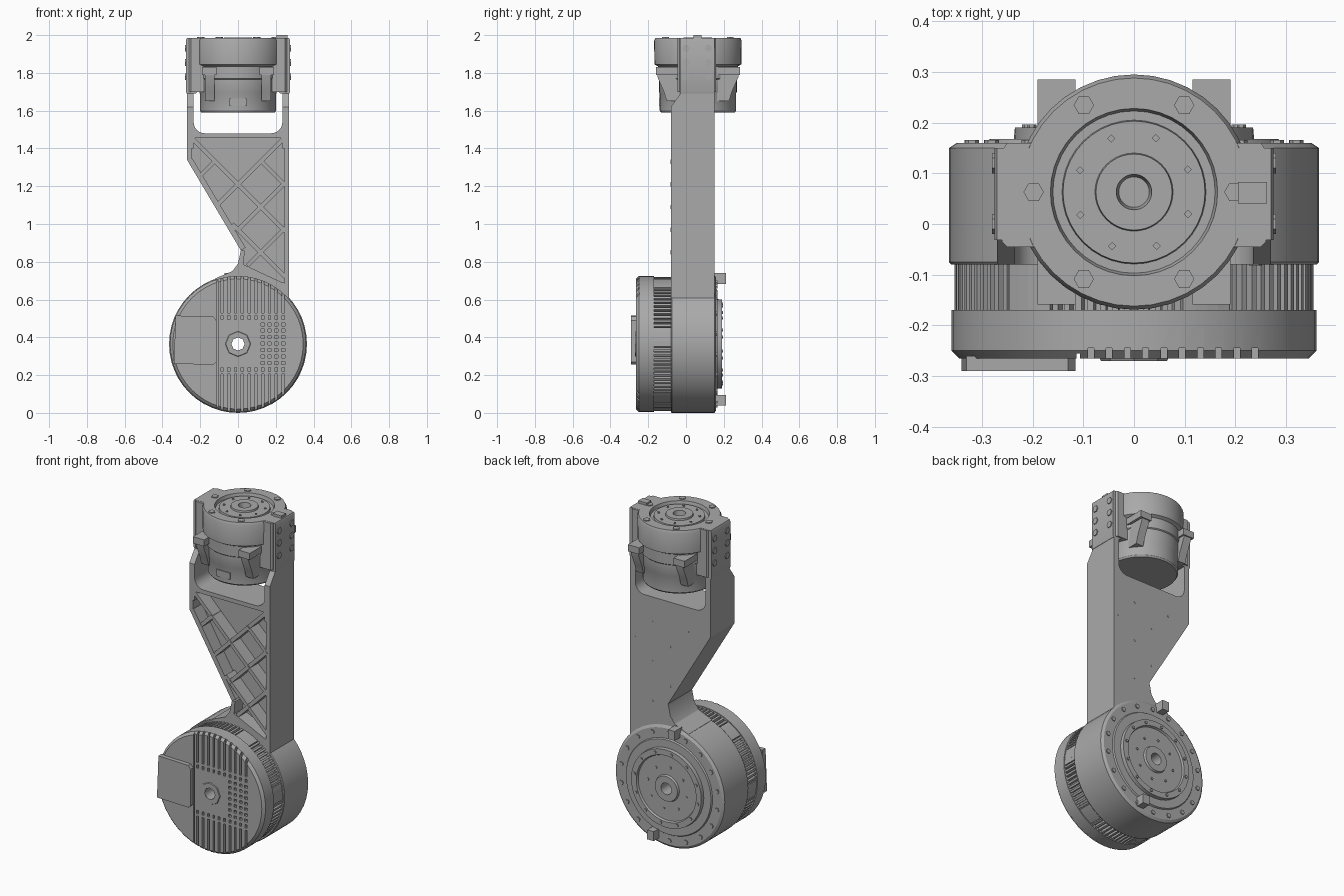
import bpy, bmesh, math
from mathutils import Vector

cube = bpy.data.objects.get("Cube")
if cube:
    bpy.data.objects.remove(cube, do_unlink=True)

grey = bpy.data.materials.new("machined grey")
grey.use_nodes = True
COLOR = (0.4, 0.4, 0.4, 1)
grey.diffuse_color = COLOR
grey.node_tree.nodes["Principled BSDF"].inputs["Base Color"].default_value = COLOR

AX_Z = 0.365   # height of the lower motor axis
AX_Y = 0.063   # depth of the upper actuator axis
FRONT, BACK = -0.08, 0.15   # arm depth range
parts = []


def place(axis, u, v, w):
    return {"X": (w, u, v), "Y": (u, w, v), "Z": (u, v, w)}[axis]


def prism(bm, pts, a, b, axis):
    """Extrude a flat outline from a to b along an axis."""
    lo = [bm.verts.new(place(axis, u, v, a)) for u, v in pts]
    hi = [bm.verts.new(place(axis, u, v, b)) for u, v in pts]
    bm.faces.new(lo)
    bm.faces.new(hi[::-1])
    n = len(pts)
    for i in range(n):
        j = (i + 1) % n
        bm.faces.new((lo[i], hi[i], hi[j], lo[j]))


def rect(u0, u1, v0, v1):
    return [(u0, v0), (u1, v0), (u1, v1), (u0, v1)]


def ngon(u, v, r, n=6, turn=0.0):
    return [(u + r * math.cos(turn + math.tau * i / n),
             v + r * math.sin(turn + math.tau * i / n)) for i in range(n)]


def beam(bm, p, q, width, a, b):
    """Bar between two points of the front plane."""
    p, q = Vector(p), Vector(q)
    d = (q - p).normalized() * width / 2
    s = Vector((-d.y, d.x))
    prism(bm, [p + s, q + s, q - s, p - s], a, b, "Y")


def lathe(bm, profile, axis, cu, cv, steps=48):
    """Turn a closed (radius, height) profile around an axis."""
    rings = []
    for i in range(steps):
        t = math.tau * i / steps
        rings.append([bm.verts.new(place(axis, cu + r * math.cos(t), cv + r * math.sin(t), h))
                      for r, h in profile])
    n = len(profile)
    for i in range(steps):
        a, b = rings[i], rings[(i + 1) % steps]
        for k in range(n):
            m = (k + 1) % n
            if profile[k][0] or profile[m][0]:
                bm.faces.new((a[k], a[m], b[m], b[k]))
    bmesh.ops.remove_doubles(bm, verts=bm.verts, dist=1e-6)


def finish(bm, name):
    bmesh.ops.recalc_face_normals(bm, faces=bm.faces)
    mesh = bpy.data.meshes.new(name)
    bm.to_mesh(mesh)
    bm.free()
    mesh.materials.append(grey)
    ob = bpy.data.objects.new(name, mesh)
    bpy.context.collection.objects.link(ob)
    parts.append(ob)
    return ob


# Lower motor cover
bm = bmesh.new()
lathe(bm, [(.035, -.265), (.345, -.265), (.36, -.25), (.36, -.17), (.335, -.17),
           (.335, -.075), (.035, -.075)], "Y", 0, AX_Z)
cover = finish(bm, "motor_cover")

# Cooling grooves and vent holes cut into the cover
bm = bmesh.new()
prism(bm, rect(-.113, -.107, -.1, .9), -.3, -.255, "Y")
for i in range(10):
    x = -.085 + i * .036
    for z0, z1 in ((.53, .9), (-.1, .205), (.495, .515), (.22, .24)):
        prism(bm, rect(x - .006, x + .006, z0, z1), -.3, -.245, "Y")
    if i > 5:
        for k in range(7):
            z = .265 + k * .034
            prism(bm, rect(x - .009, x + .009, z - .008, z + .008), -.3, -.245, "Y")
cutter = finish(bm, "groove_cutter")
cutter.hide_render = True
mod = cover.modifiers.new("grooves", "BOOLEAN")
mod.operation, mod.solver, mod.object = "DIFFERENCE", "EXACT", cutter
bpy.context.view_layer.objects.active = cover
bpy.ops.object.modifier_apply(modifier=mod.name)
parts.remove(cutter)
bpy.data.objects.remove(cutter, do_unlink=True)

# Raised connector box and centre boss on the cover
bm = bmesh.new()
prism(bm, [(-.34, .26), (-.13, .255), (-.115, .27), (-.115, .49), (-.13, .51), (-.33, .515)],
      -.29, -.26, "Y")
finish(bm, "connector_box")
bm = bmesh.new()
lathe(bm, [(.035, -.27), (.065, -.27), (.07, -.26), (.035, -.26)], "Y", 0, AX_Z, 8)
finish(bm, "centre_boss")

# Side cooling fins, in groups separated by solid blocks
bm = bmesh.new()
for i in range(90):
    t = math.tau * i / 90
    half = .013 if i % 15 in (0, 1, 2, 3) else .006
    d, s = Vector((math.cos(t), math.sin(t))), Vector((-math.sin(t), math.cos(t))) * half
    c = Vector((0, AX_Z))
    prism(bm, [c + d * .325 - s, c + d * .354 - s, c + d * .354 + s, c + d * .325 + s],
          -.172, -.078, "Y")
finish(bm, "cooling_fins")

# Housing ring with stepped output face
bm = bmesh.new()
lathe(bm, [(.035, FRONT), (.361, FRONT), (.365, -.075), (.365, BACK), (.35, .16), (.29, .16),
           (.285, .168), (.237, .168), (.235, .19), (.2, .19), (.195, .178), (.08, .178),
           (.075, .19), (.035, .19)], "Y", 0, AX_Z)
finish(bm, "motor_housing")

# Output bolts and stop tabs
bm = bmesh.new()
for count, radius, size, y in ((18, .325, .014, .16), (12, .215, .009, .19), (8, .13, .007, .178)):
    for u, v in ngon(0, AX_Z, radius, count, .17):
        prism(bm, ngon(u, v, size), y - .01, y + .006, "Y")
finish(bm, "output_bolts")
bm = bmesh.new()
for x, z in ((-.05, .715), (.09, .07)):
    prism(bm, rect(x - .022, x + .022, z - .032, z + .025), .14, .212, "Y")
finish(bm, "stop_tabs")

# Arm back plate and solid neck
bm = bmesh.new()
neck = [(.015, .86), (0, .79), (-.03, .75), (-.12, .712), (0, .5), (.27, .5)]
prism(bm, [(-.27, 1.34)] + neck + [(.27, 1.48), (-.27, 1.48)], 0, BACK, "Y")
prism(bm, neck + [(.27, .685), (.235, .69), (.03, .785), (.035, .86)], FRONT, .01, "Y")
finish(bm, "arm_plate")

# Rim and diagonal ribs around the open pockets
bm = bmesh.new()
prism(bm, [(-.27, 1.34), (.015, .86), (.04, .875), (-.242, 1.348)], FRONT, .01, "Y")
prism(bm, rect(-.27, .27, 1.455, 1.48), FRONT, .01, "Y")
prism(bm, rect(.245, .27, .6, 1.48), FRONT, .01, "Y")
prism(bm, rect(-.27, -.245, 1.34, 1.48), FRONT, .01, "Y")
for p, q in (((-.25, 1.46), (.25, .96)), ((-.11, 1.1), (.25, 1.46)), ((0, .97), (.25, 1.22)),
             ((.12, 1.335), (.25, 1.205)), ((-.03, 1.0), (.25, .72)), ((.05, .78), (.25, .98)),
             ((-.12, 1.335), (-.21, 1.245))):
    beam(bm, p, q, .022, FRONT + .001, .01)
finish(bm, "arm_ribs")
bm = bmesh.new()
for x, z in ((-.12, 1.33), (.12, 1.33), (0, 1.21), (.24, 1.21), (.12, 1.09), (0, .97), (.12, .85)):
    prism(bm, ngon(x, z, .013), FRONT - .002, .01, "Y")
    prism(bm, ngon(x, z, .006), .14, BACK + .002, "Y")
finish(bm, "rib_pins")

# Fork walls, slot fillets and clamp cheeks on both sides
walls, cheeks, screws = bmesh.new(), bmesh.new(), bmesh.new()
for s in (-1, 1):
    prism(walls, [(FRONT, 1.4), (BACK, 1.4), (BACK, 1.975), (-.03, 1.975), (-.03, 1.69),
                  (FRONT, 1.62)], s * .235, s * .27, "X")
    arc = [(s * (.175 + .06 * math.sin(a)), 1.54 - .06 * math.cos(a))
           for a in (i * math.pi / 12 for i in range(7))]
    prism(walls, arc + [(s * .24, 1.47)], FRONT, BACK, "Y")
    prism(cheeks, [(s * .205, 1.71), (s * .225, 1.69), (s * .272, 1.69), (s * .275, 1.7),
                   (s * .275, 1.975), (s * .27, 1.985), (s * .205, 1.985)], -.032, .15, "Y")
    for y in (0, .12):
        for z in (1.78, 1.855, 1.93):
            prism(screws, ngon(y, z, .02), s * .26, s * .28, "X")
finish(walls, "fork_walls")
finish(cheeks, "clamp_cheeks")
finish(screws, "cheek_screws")

# Upper actuator body with recessed top
bm = bmesh.new()
lathe(bm, [(0, 1.59), (.195, 1.59), (.202, 1.6), (.202, 1.69), (.206, 1.7), (.206, 1.765),
           (.212, 1.77), (.212, 1.835), (.23, 1.845), (.232, 1.97), (.225, 1.985), (.165, 1.985),
           (.16, 1.965), (.142, 1.965), (.14, 1.977), (.077, 1.977), (.075, 1.987),
           (.035, 1.987), (.03, 1.955), (0, 1.955)], "Z", 0, AX_Y, 40)
finish(bm, "actuator_body")

# Actuator flange lugs, key and screws
bm = bmesh.new()
for s in (-1, 1):
    prism(bm, [(s * .18, -.045), (s * .25, -.045), (s * .26, -.035), (s * .26, .145),
               (s * .25, .16), (s * .18, .16)], 1.7, 1.984, "Z")
finish(bm, "flange_lugs")
bm = bmesh.new()
prism(bm, rect(.205, .262, .04, .083), 1.95, 2.0, "Z")
finish(bm, "locating_key")
bm = bmesh.new()
for u, v in ngon(0, AX_Y, .198, 6):
    prism(bm, ngon(u, v, .02), 1.97, 1.99, "Z")
for u, v in ngon(0, AX_Y, .115, 8, .4):
    prism(bm, ngon(u, v, .008, 4), 1.97, 1.982, "Z")
finish(bm, "flange_screws")

# Side clips and front label plate
bm = bmesh.new()
for sx in (-1, 1):
    for sy in (-1, 1):
        def side(pts):
            return [(AX_Y + sy * d, z) for d, z in pts]
        prism(bm, side([(.1, 1.65), (.165, 1.65), (.18, 1.7), (.215, 1.78), (.215, 1.83), (.1, 1.83)]),
              sx * .125, sx * .175, "X")
        prism(bm, side([(.1, 1.79), (.222, 1.79), (.222, 1.83), (.1, 1.83)]),
              sx * .115, sx * .19, "X")
finish(bm, "side_clips")
bm = bmesh.new()
prism(bm, rect(-.045, .045, 1.625, 1.665), AX_Y - .206, AX_Y - .198, "Y")
finish(bm, "label_plate")

# Smooth round surfaces, keep edges sharp
bpy.ops.object.select_all(action="DESELECT")
for ob in parts:
    ob.select_set(True)
bpy.context.view_layer.objects.active = parts[0]
bpy.ops.object.shade_smooth_by_angle(angle=math.radians(30))
